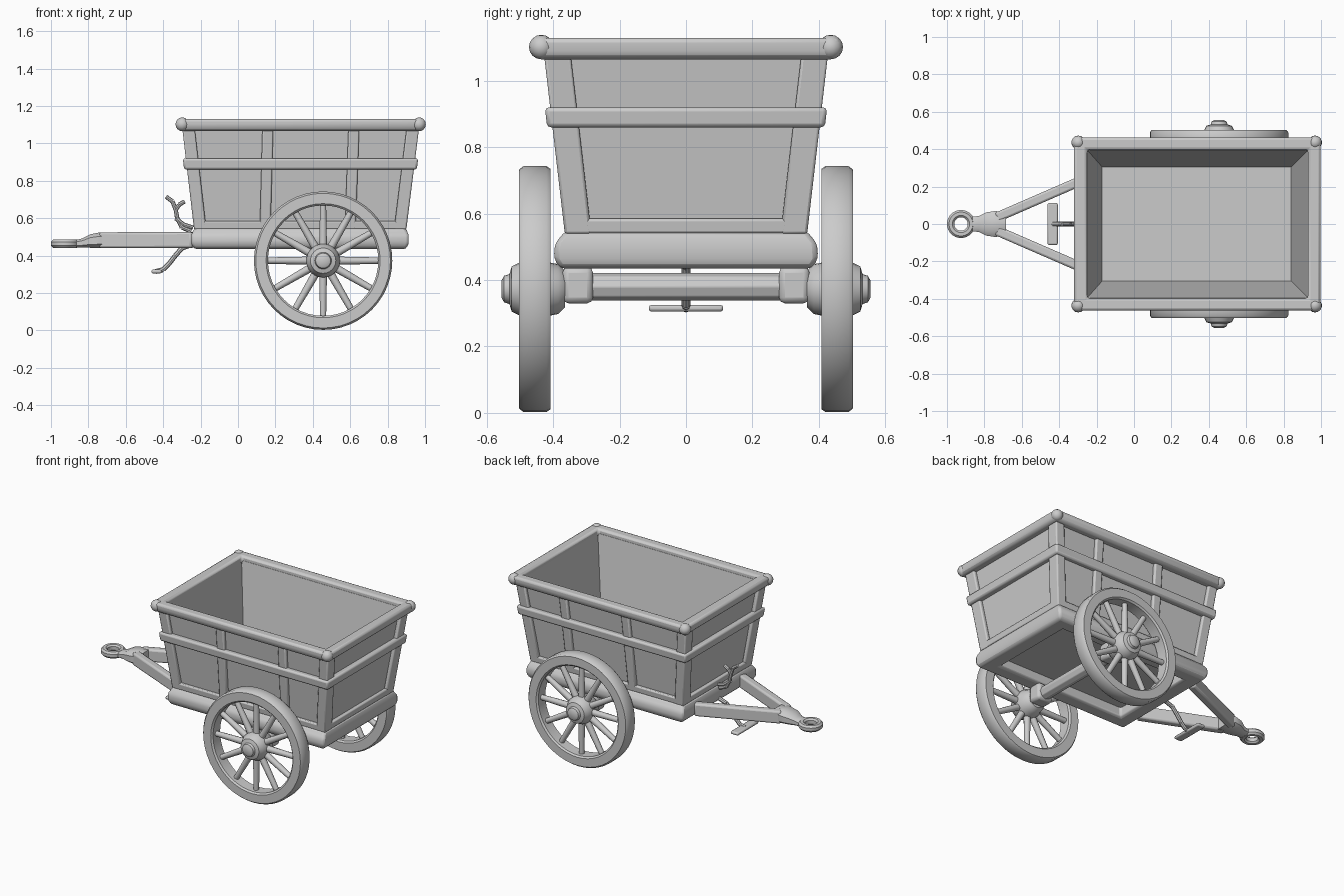
import bpy, bmesh, math
from mathutils import Vector, Matrix

if "Cube" in bpy.data.objects:
    bpy.data.objects.remove(bpy.data.objects["Cube"])

mat = bpy.data.materials.new("plain grey")
mat.diffuse_color = (0.6, 0.6, 0.6, 1)
mat.use_nodes = True
mat.node_tree.nodes["Principled BSDF"].inputs["Base Color"].default_value = mat.diffuse_color


def finish(name, bm, bevel=0.0, segments=2):
    bmesh.ops.recalc_face_normals(bm, faces=bm.faces)
    me = bpy.data.meshes.new(name)
    bm.to_mesh(me)
    bm.free()
    me.materials.append(mat)
    ob = bpy.data.objects.new(name, me)
    bpy.context.collection.objects.link(ob)
    if bevel:
        mod = ob.modifiers.new("soft edges", "BEVEL")
        mod.width, mod.segments, mod.limit_method = bevel, segments, "ANGLE"
    bpy.ops.object.select_all(action="DESELECT")
    ob.select_set(True)
    bpy.context.view_layer.objects.active = ob
    bpy.ops.object.shade_smooth_by_angle(angle=math.radians(40))
    return ob


def loft(bm, rings, closed=False):
    """Bridge equal rings of points; cap the ends or join last to first."""
    vs = [[bm.verts.new(p) for p in r] for r in rings]
    pairs = list(zip(vs, vs[1:])) + ([(vs[-1], vs[0])] if closed else [])
    for a, b in pairs:
        for i in range(len(a)):
            j = (i + 1) % len(a)
            bm.faces.new((a[i], a[j], b[j], b[i]))
    if not closed:
        bm.faces.new(vs[0])
        bm.faces.new(vs[-1])


def rect(z, x0, x1, y):
    return [(x0, -y, z), (x1, -y, z), (x1, y, z), (x0, y, z)]


def beam(bm, p, q, w, d, side):
    """Box from p to q, w wide along side and d deep across it."""
    s = Vector(side).normalized()
    n = (Vector(q) - Vector(p)).cross(s).normalized()
    loft(bm, [[Vector(c) + s * w / 2 * a + n * d / 2 * b
               for a, b in ((-1, -1), (1, -1), (1, 1), (-1, 1))] for c in (p, q)])


def rod(bm, p, q, r1, r2, n=8):
    p, q = Vector(p), Vector(q)
    m = Matrix.Translation((p + q) / 2) @ (q - p).to_track_quat("Z", "Y").to_matrix().to_4x4()
    bmesh.ops.create_cone(bm, cap_ends=True, segments=n, radius1=r1, radius2=r2,
                          depth=(q - p).length, matrix=m)


def lathe(bm, profile, centre, axis, closed=False, n=40):
    """Spin (radius, height) points round the y or z axis through centre."""
    rings = []
    for r, h in profile:
        ring = []
        for i in range(n):
            a = 2 * math.pi * i / n
            c, s = r * math.cos(a), r * math.sin(a)
            ring.append(Vector(centre) + Vector((c, h, s) if axis == "y" else (c, s, h)))
        rings.append(ring)
    loft(bm, rings, closed)


def frame(z):
    """x0, x1 and half width of the flared frame face at height z."""
    t = (z - 0.54) / 0.56
    return -0.235 - 0.065 * t, 0.90 + 0.07 * t, 0.365 + 0.065 * t


def band(bm, z0, z1, out, depth):
    """Rail running all round the flared body."""
    def r(z, o):
        x0, x1, y = frame(z)
        return rect(z, x0 - o, x1 + o, y + o)
    loft(bm, [r(z0, out), r(z1, out), r(z1, out - depth), r(z0, out - depth)], True)


# Open box with sloping walls and floor
bm = bmesh.new()
loft(bm, [rect(0.50, -0.205, 0.87, 0.337), rect(1.10, -0.278, 0.948, 0.408),
          rect(1.10, -0.25, 0.93, 0.395), rect(0.55, -0.17, 0.84, 0.305)])
finish("cart_box", bm)

# Heavy base sill with open underside
bm = bmesh.new()
loft(bm, [rect(0.435, -0.235, 0.90, 0.38), rect(0.465, -0.25, 0.912, 0.398),
          rect(0.51, -0.25, 0.912, 0.395), rect(0.55, -0.232, 0.897, 0.362),
          rect(0.55, -0.14, 0.80, 0.29), rect(0.435, -0.14, 0.80, 0.29)], True)
finish("base_sill", bm, 0.015)

# Rails round the body
bm = bmesh.new()
band(bm, 0.54, 0.585, 0.0, 0.028)
finish("lower_rail", bm, 0.008)
bm = bmesh.new()
band(bm, 0.86, 0.92, 0.016, 0.044)
finish("middle_rail", bm, 0.012)

# Top rim and rounded corners
bm = bmesh.new()
loft(bm, [rect(1.065, -0.31, 0.985, 0.448), rect(1.09, -0.322, 0.997, 0.463),
          rect(1.13, -0.322, 0.997, 0.463), rect(1.13, -0.25, 0.93, 0.398),
          rect(1.065, -0.25, 0.93, 0.396)], True)
finish("top_rim", bm, 0.014)
bm = bmesh.new()
for x in (-0.298, 0.968):
    for y in (-0.436, 0.436):
        bmesh.ops.create_uvsphere(bm, u_segments=14, v_segments=8, radius=0.037,
                                  matrix=Matrix.Translation((x, y, 1.102)))
finish("rim_corners", bm)

# Corner boards and side posts, following the flare
bm = bmesh.new()
a0, a1, ay = frame(0.54)
b0, b1, by = frame(1.10)
for s in (-1, 1):
    for xa, xb, w in ((a0 + 0.033, b0 + 0.033, 0.066), (0.145, 0.16, 0.058),
                      (0.60, 0.62, 0.058), (a1 - 0.033, b1 - 0.033, 0.066)):
        beam(bm, (xa, s * (ay - 0.014), 0.54), (xb, s * (by - 0.014), 1.10), w, 0.028, (1, 0, 0))
    for xa, xb in ((a0 + 0.014, b0 + 0.014), (a1 - 0.014, b1 - 0.014)):
        beam(bm, (xa, s * (ay - 0.04), 0.54), (xb, s * (by - 0.04), 1.10), 0.08, 0.028, (0, 1, 0))
finish("body_posts", bm, 0.008)

# Wheels: rim, spokes and hub on each side
CX, CZ, R = 0.455, 0.373, 0.37
for s, side in ((-1, "front"), (1, "back")):
    c = (CX, 0, CZ)
    bm = bmesh.new()
    lathe(bm, [(R - 0.008, s * 0.408), (R, s * 0.42), (R, s * 0.49), (R - 0.01, s * 0.503),
               (0.305, s * 0.503), (0.295, s * 0.493), (0.295, s * 0.418), (0.305, s * 0.408)],
          c, "y", True, 48)
    finish(side + "_wheel_rim", bm)
    bm = bmesh.new()
    for i in range(12):
        a = math.pi * i / 6
        d = Vector((math.sin(a), 0, math.cos(a)))
        o = Vector((CX, s * 0.455, CZ))
        rod(bm, o + d * 0.06, o + d * 0.305, 0.022, 0.017, 10)
    finish(side + "_wheel_spokes", bm)
    bm = bmesh.new()
    lathe(bm, [(0.055, s * 0.365), (0.075, s * 0.385), (0.08, s * 0.41), (0.09, s * 0.43),
               (0.09, s * 0.48), (0.078, s * 0.505), (0.068, s * 0.525), (0.045, s * 0.532),
               (0.04, s * 0.548), (0.025, s * 0.556)], c, "y", False, 24)
    finish(side + "_wheel_hub", bm)

# Axle with square end blocks
bm = bmesh.new()
rod(bm, (CX, -0.39, 0.38), (CX, 0.39, 0.38), 0.043, 0.043, 8)
finish("axle", bm, 0.004)
bm = bmesh.new()
for s in (-1, 1):
    beam(bm, (CX, s * 0.28, 0.385), (CX, s * 0.372, 0.385), 0.11, 0.11, (1, 0, 0))
finish("axle_blocks", bm, 0.018)

# Drawbar: two converging arms, neck and eye
bm = bmesh.new()
for s in (-1, 1):
    beam(bm, (-0.735, s * 0.035, 0.482), (-0.24, s * 0.25, 0.484), 0.085, 0.052, (0, 0, 1))
finish("drawbar_arms", bm, 0.012)
bm = bmesh.new()
loft(bm, [[(x, y * w, z + k * h) for y, k in ((-1, -0.5), (-0.6, -1), (0.6, -1), (1, -0.5),
                                            (1, 0.5), (0.6, 1), (-0.6, 1), (-1, 0.5))]
          for x, w, z, h in ((-0.875, 0.04, 0.462, 0.019), (-0.83, 0.042, 0.468, 0.025),
                             (-0.79, 0.062, 0.478, 0.036), (-0.74, 0.07, 0.482, 0.042),
                             (-0.685, 0.055, 0.482, 0.04))])
finish("drawbar_neck", bm)
bm = bmesh.new()
lathe(bm, [(0.036, -0.012), (0.046, -0.022), (0.064, -0.022), (0.075, -0.01),
           (0.075, 0.01), (0.064, 0.022), (0.046, 0.022), (0.036, 0.012)],
      (-0.925, 0, 0.464), "z", True, 28)
finish("drawbar_eye", bm)

# Forked handle in front of the box, and its prop leg and foot
bm = bmesh.new()
for path in (((-0.25, 0, 0.53), (-0.30, 0, 0.55), (-0.325, 0, 0.60), (-0.333, 0, 0.645),
              (-0.35, 0, 0.69), (-0.385, 0, 0.715)),
             ((-0.333, 0, 0.645), (-0.315, 0, 0.672), (-0.285, 0, 0.69)),
             ((-0.333, 0, 0.60), (-0.29, 0, 0.565), (-0.24, 0, 0.55))):
    for p, q in zip(path, path[1:]):
        rod(bm, p, q, 0.012, 0.011)
finish("forked_handle", bm)
bm = bmesh.new()
path = ((-0.24, 0, 0.46), (-0.30, 0, 0.44), (-0.335, 0, 0.40), (-0.37, 0, 0.355),
        (-0.40, 0, 0.325), (-0.44, 0, 0.315))
for p, q in zip(path, path[1:]):
    rod(bm, p, q, 0.013, 0.013)
finish("prop_leg", bm)
bm = bmesh.new()
beam(bm, (-0.435, -0.112, 0.315), (-0.435, 0.112, 0.315), 0.055, 0.02, (1, 0, 0))
finish("prop_foot", bm, 0.008)
